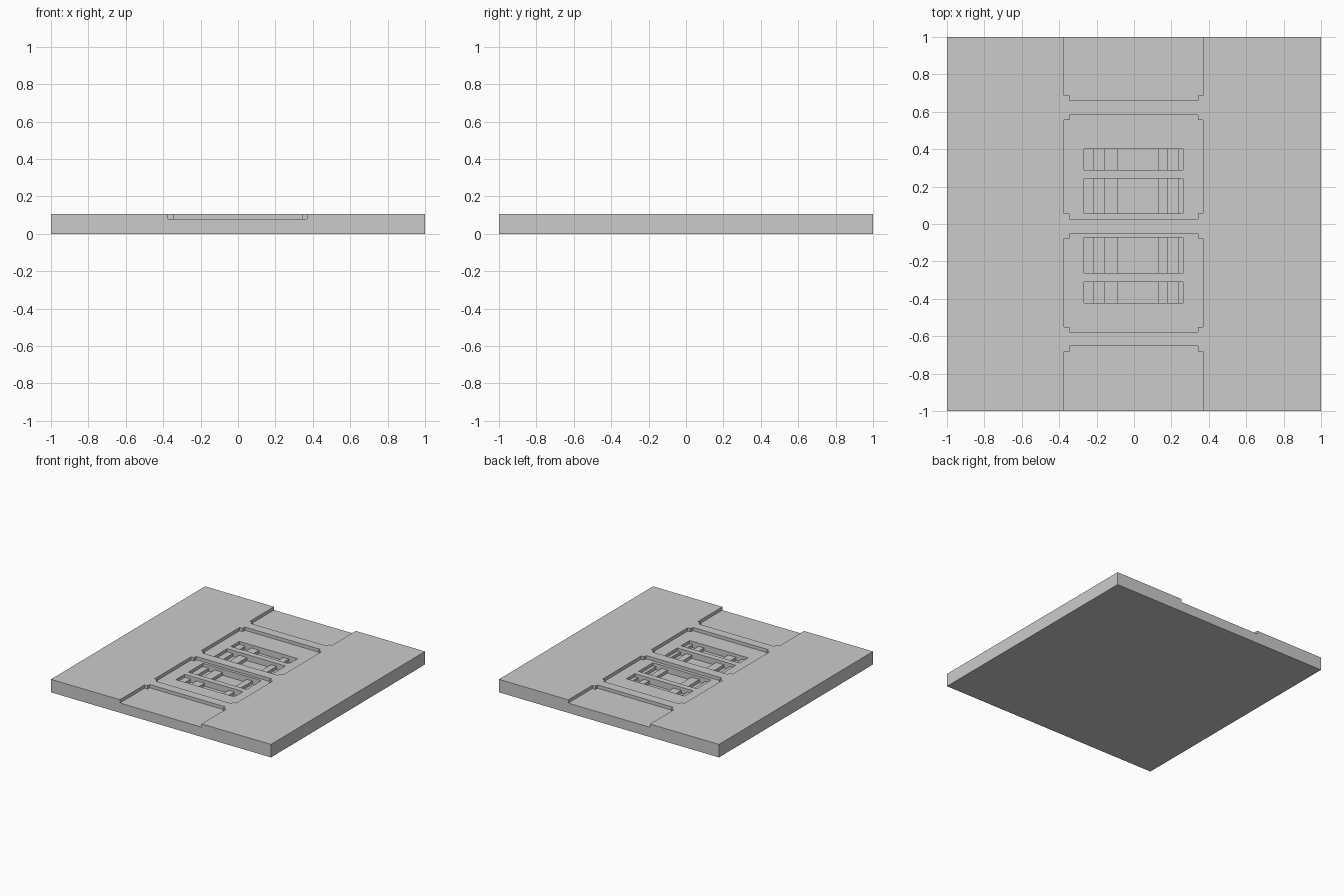
import bpy, bmesh

if "Cube" in bpy.data.objects:
    bpy.data.objects.remove(bpy.data.objects["Cube"])

TOP, FLOOR, PIT, STEP = 0.107, 0.08, 0.03, 0.055
XL, XR, N = -0.373, 0.37, 0.028


def prism(name, outline, z0, z1):
    bm = bmesh.new()
    face = bm.faces.new([bm.verts.new((x, y, z0)) for x, y in outline])
    new = bmesh.ops.extrude_face_region(bm, geom=[face])["geom"]
    verts = [v for v in new if isinstance(v, bmesh.types.BMVert)]
    bmesh.ops.translate(bm, verts=verts, vec=(0, 0, z1 - z0))
    bmesh.ops.recalc_face_normals(bm, faces=bm.faces[:])
    mesh = bpy.data.meshes.new(name)
    bm.to_mesh(mesh)
    bm.free()
    obj = bpy.data.objects.new(name, mesh)
    bpy.context.collection.objects.link(obj)
    return obj


def box(name, x0, x1, y0, y1, z0, z1):
    return prism(name, [(x0, y0), (x1, y0), (x1, y1), (x0, y1)], z0, z1)


def notched(y0, y1):
    # Rectangle with a small square step at every corner
    a, b, c, d = XL + N, XR - N, y0 + N, y1 - N
    return [(a, y0), (b, y0), (b, c), (XR, c), (XR, d), (b, d),
            (b, y1), (a, y1), (a, d), (XL, d), (XL, c), (a, c)]


def cut(target, cutter):
    mod = target.modifiers.new("cut", "BOOLEAN")
    mod.operation, mod.solver, mod.object = "DIFFERENCE", "EXACT", cutter
    bpy.context.view_layer.objects.active = target
    bpy.ops.object.modifier_apply(modifier=mod.name)
    bpy.data.objects.remove(cutter)


slab = box("slab", -1, 1, -1, 1, 0, TOP)

# Recessed panels, the outer two running off the slab edges
for y0, y1 in [(0.66, 1.1), (0.028, 0.583), (-0.578, -0.05), (-1.1, -0.653)]:
    cut(slab, prism("panel_cutter", notched(y0, y1), FLOOR, 0.2))

# Slots in the middle panels with raised blocks inside
slots = [(0.29, 0.40), (0.055, 0.242), (-0.262, -0.073), (-0.422, -0.309)]
for i, (y0, y1) in enumerate(slots):
    cut(slab, box("slot_cutter", -0.268, 0.262, y0, y1, PIT, 0.2))
    for j, (x0, x1) in enumerate([(-0.16, -0.088), (0.13, 0.182)]):
        box(f"slot_block_{i}_{j}", x0, x1, y0, y1, PIT, STEP)
    box(f"slot_end_left_{i}", -0.268, -0.215, y0, y1, PIT, STEP)
    box(f"slot_end_right_{i}", 0.235, 0.262, y0, y1, PIT, STEP)
